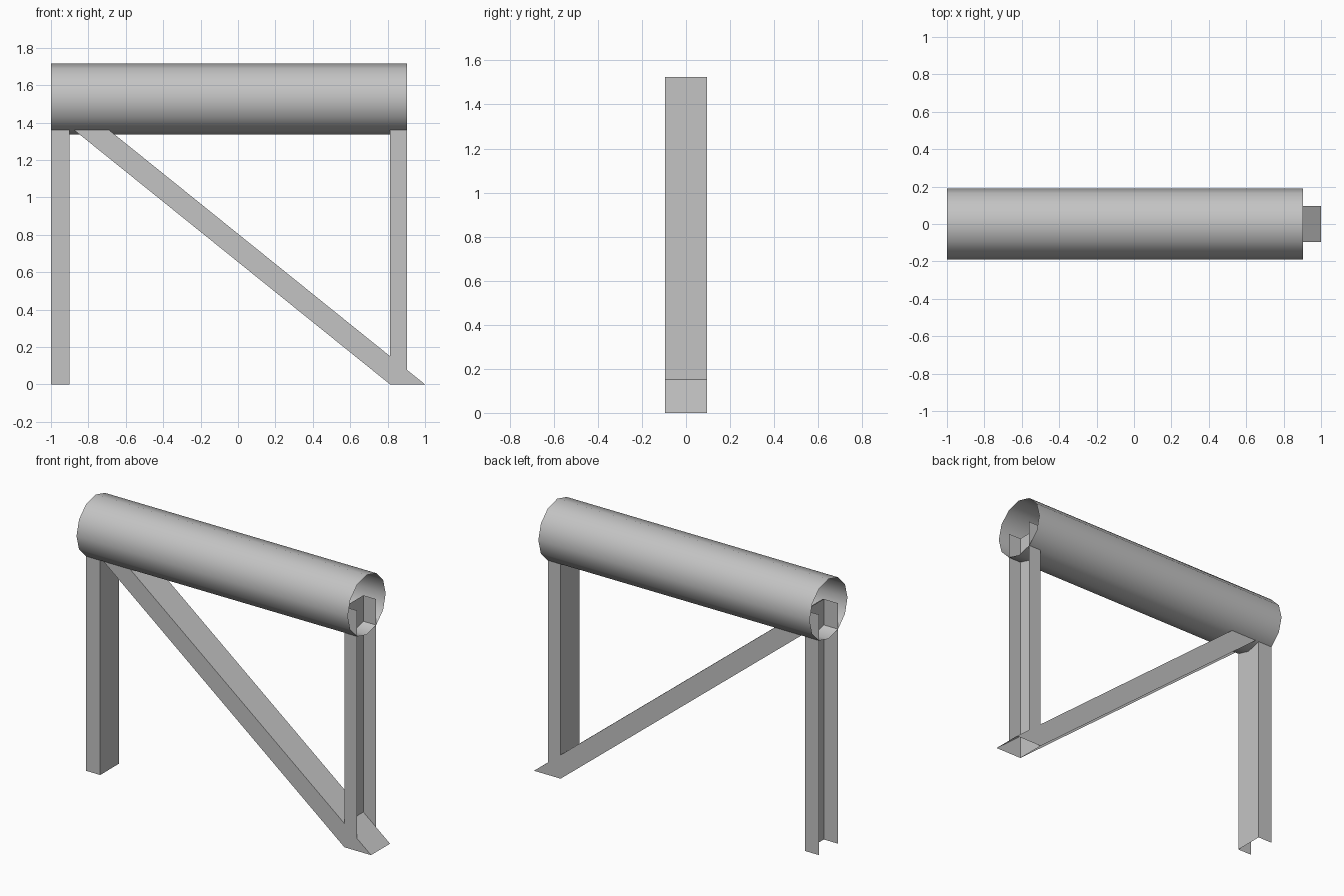
import bpy
import bmesh
import math

cube = bpy.data.objects.get("Cube")
if cube:
    bpy.data.objects.remove(cube, do_unlink=True)

steel = bpy.data.materials.new("grey steel")
steel.use_nodes = True
GREY = (0.55, 0.55, 0.55, 1.0)
steel.diffuse_color = GREY
steel.node_tree.nodes["Principled BSDF"].inputs["Base Color"].default_value = GREY

HALF = 0.095          # half width of the channels
TOP = 1.525           # height of the tube axis and channel tops


def add_object(name, bm):
    mesh = bpy.data.meshes.new(name)
    bm.to_mesh(mesh)
    bm.free()
    mesh.materials.append(steel)
    obj = bpy.data.objects.new(name, mesh)
    bpy.context.collection.objects.link(obj)
    return obj


def channel(name, outline):
    """Sheet channel: two flanges with the (x, z) outline, joined by a web
    along the outline's first edge."""
    bm = bmesh.new()
    front = [bm.verts.new((x, -HALF, z)) for x, z in outline]
    back = [bm.verts.new((x, HALF, z)) for x, z in outline]
    bm.faces.new(front)
    bm.faces.new(back[::-1])
    bm.faces.new((front[1], front[0], back[0], back[1]))
    return add_object(name, bm)


# Upright channels, both opening outwards
channel("right_post", [(-0.9, 0), (-0.9, TOP), (-1, TOP), (-1, 0)])
channel("left_post", [(0.813, TOP), (0.813, 0), (0.903, 0), (0.903, TOP)])

# Diagonal brace, web on its upper side, ends cut level and flush with the post
SLOPE = 0.805
channel("diagonal_brace", [
    (1, 0), (1 - TOP / SLOPE, TOP), (-1, TOP),
    (-1, (0.813 + 1) * SLOPE), (0.813, 0)])

# Open twelve-sided tube lying across the posts
SIDES, RADIUS = 12, 0.19
bm = bmesh.new()
rings = []
for x in (-1, 0.903):
    rings.append([bm.verts.new((x, RADIUS * math.sin(a), TOP + RADIUS * math.cos(a)))
                  for a in (math.tau * i / SIDES for i in range(SIDES))])
for i in range(SIDES):
    j = (i + 1) % SIDES
    bm.faces.new((rings[0][i], rings[0][j], rings[1][j], rings[1][i]))
bmesh.ops.recalc_face_normals(bm, faces=bm.faces)
tube = add_object("cross_tube", bm)

bpy.ops.object.select_all(action='DESELECT')
tube.select_set(True)
bpy.context.view_layer.objects.active = tube
bpy.ops.object.shade_smooth_by_angle(angle=math.radians(35))
